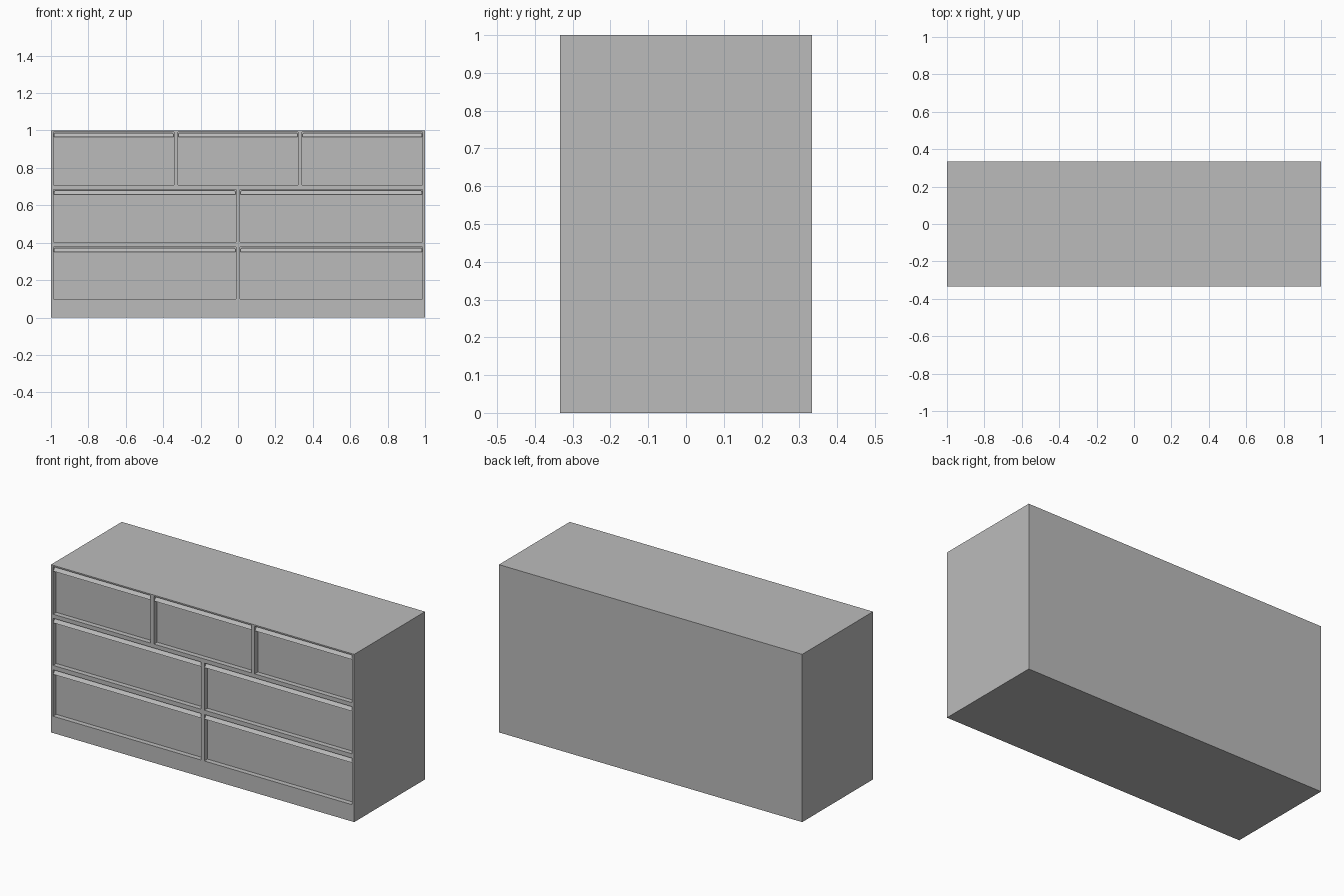
import bpy, bmesh, math
from mathutils import Matrix, Vector

cube = bpy.data.objects.get("Cube")
if cube:
    bpy.data.objects.remove(cube, do_unlink=True)

WIDTH, DEPTH, HEIGHT = 2.0, 0.667, 1.0
FRONT = -DEPTH / 2
RECESS = 0.03      # depth of the drawer fronts behind the frame
LIP = 0.027        # height of the pull lip above each drawer front
EDGE = 0.987       # outer edge of the drawer openings

grey = bpy.data.materials.new("plain grey")
grey.use_nodes = True
grey.diffuse_color = (0.5, 0.5, 0.5, 1)
shader = grey.node_tree.nodes["Principled BSDF"]
shader.inputs["Base Color"].default_value = grey.diffuse_color
shader.inputs["Roughness"].default_value = 0.8


def add_box(bm, lo, hi):
    lo, hi = Vector(lo), Vector(hi)
    matrix = Matrix.Translation((lo + hi) / 2) @ Matrix.Diagonal((*(hi - lo), 1))
    bmesh.ops.create_cube(bm, size=1, matrix=matrix)


def finish(name, bm):
    bmesh.ops.recalc_face_normals(bm, faces=bm.faces)
    mesh = bpy.data.meshes.new(name)
    bm.to_mesh(mesh)
    bm.free()
    mesh.materials.append(grey)
    obj = bpy.data.objects.new(name, mesh)
    bpy.context.collection.objects.link(obj)
    return obj


def make_lip(name, x0, x1, top):
    """Pull lip: flush at its lower edge, sloping back, with rounded top corners."""
    gap, radius = 0.002, 0.01
    x0, x1 = x0 + gap, x1 - gap
    bottom, top = top - LIP, top - 0.005
    outline = [(x0, bottom), (x1, bottom)]
    for cx, start in ((x1 - radius, 0), (x0 + radius, 90)):
        for step in range(5):
            a = math.radians(start + step * 22.5)
            outline.append((cx + radius * math.cos(a), top - radius + radius * math.sin(a)))
    bm = bmesh.new()
    front = [bm.verts.new((x, FRONT + 0.8 * (z - bottom), z)) for x, z in outline]
    back = [bm.verts.new((x, FRONT + RECESS + 0.002, z)) for x, z in outline]
    bm.faces.new(front)
    bm.faces.new(back[::-1])
    for i in range(len(outline)):
        j = (i + 1) % len(outline)
        bm.faces.new((front[i], back[i], back[j], front[j]))
    return finish(name, bm)


# Drawer layout: row name, bottom, top, column spans from right to left
halves = [(-EDGE, -0.011), (0.011, EDGE)]
thirds = [(-EDGE, -0.343), (-0.321, 0.321), (0.343, EDGE)]
rows = [
    ("lower", 0.10, 0.377, halves),
    ("middle", 0.403, 0.684, halves),
    ("upper", 0.708, 0.992, thirds),
]

# Body
bm = bmesh.new()
add_box(bm, (-WIDTH / 2, FRONT, 0), (WIDTH / 2, -FRONT, HEIGHT))
body = finish("dresser_body", bm)

# Openings and lips
cuts = bmesh.new()
for row, bottom, top, spans in rows:
    for number, (x0, x1) in enumerate(spans, 1):
        add_box(cuts, (x0, FRONT - 0.1, bottom), (x1, FRONT + RECESS, top))
        make_lip(f"{row}_drawer_lip_{number}", x0, x1, top)
cutter = finish("drawer_opening_cutter", cuts)
cutter.hide_render = True

# Recess the drawer fronts, then drop the cutter
boolean = body.modifiers.new("drawer openings", "BOOLEAN")
boolean.operation = "DIFFERENCE"
boolean.solver = "EXACT"
boolean.object = cutter
bpy.context.view_layer.objects.active = body
body.select_set(True)
bpy.ops.object.modifier_apply(modifier=boolean.name)
bpy.data.objects.remove(cutter, do_unlink=True)
